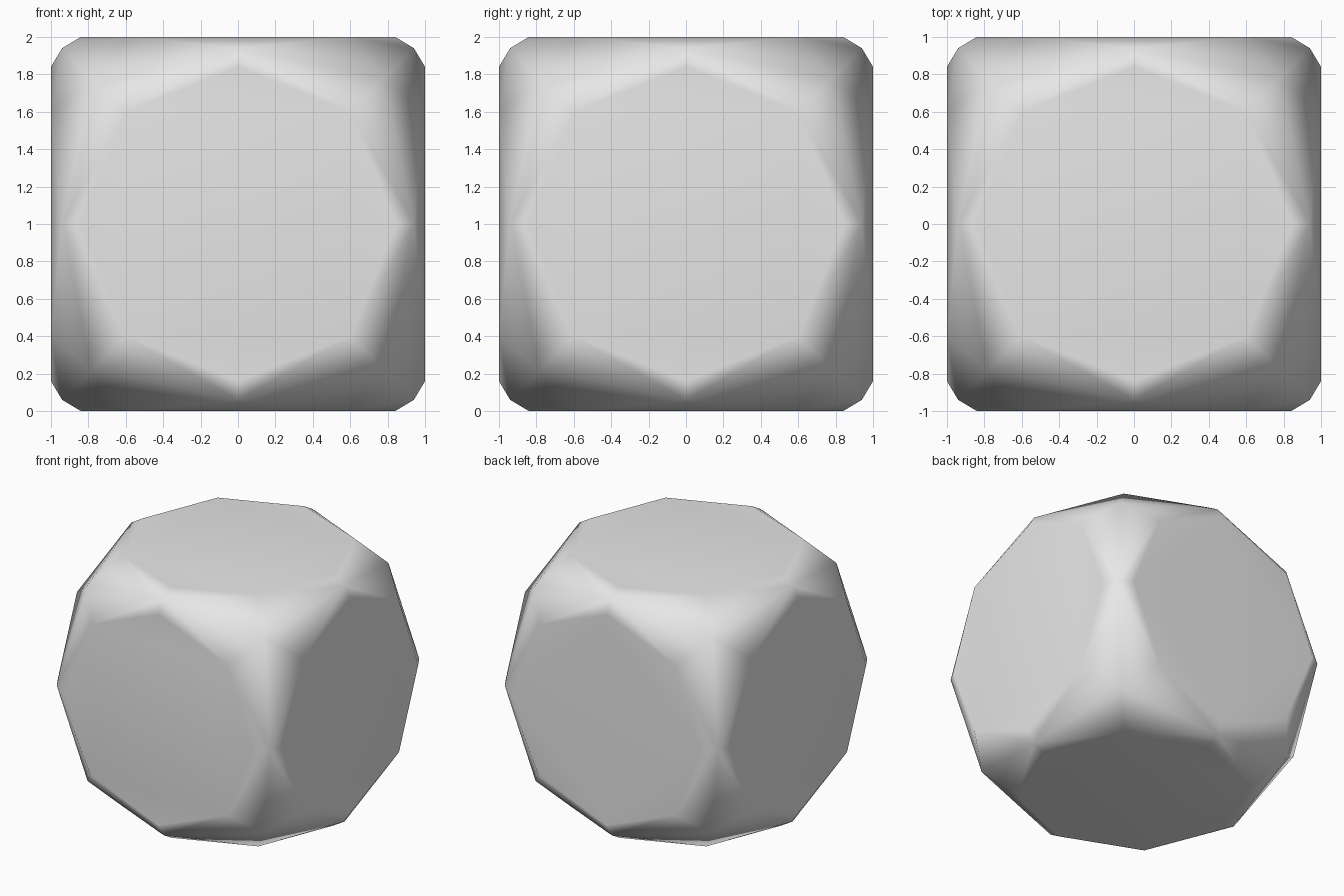
import bpy
import bmesh
from itertools import permutations, product

default_cube = bpy.data.objects.get("Cube")
if default_cube:
    bpy.data.objects.remove(default_cube, do_unlink=True)

# One point of each kind; symmetry gives the rest
FACE_SIDE = (1.0, 0.84, 0.0)
FACE_DIAGONAL = (1.0, 0.6, 0.6)
EDGE_MIDDLE = (0.94, 0.94, 0.0)
CORNER = (0.78, 0.78, 0.78)


def mirrored(point):
    """All axis swaps and sign flips of a point, lifted to stand on the ground."""
    return {
        (x * sx, y * sy, z * sz + 1.0)
        for x, y, z in permutations(point)
        for sx, sy, sz in product((-1, 1), repeat=3)
    }


# Cube rounded by a sphere: octagonal flats joined by faceted edges and corners
bm = bmesh.new()
points = set()
for kind in (FACE_SIDE, FACE_DIAGONAL, EDGE_MIDDLE, CORNER):
    points |= mirrored(kind)
for point in sorted(points):
    bm.verts.new(point)
bmesh.ops.convex_hull(bm, input=bm.verts)
bmesh.ops.dissolve_limit(bm, angle_limit=0.02, verts=bm.verts, edges=bm.edges)
bmesh.ops.recalc_face_normals(bm, faces=bm.faces)

mesh = bpy.data.meshes.new("rounded_cube")
bm.to_mesh(mesh)
bm.free()
body = bpy.data.objects.new("rounded_cube", mesh)
bpy.context.collection.objects.link(body)

# Soft shading that keeps the octagons flat
mesh.shade_smooth()
body.modifiers.new("weighted_normals", "WEIGHTED_NORMAL")

# Plain grey
grey = bpy.data.materials.new("grey")
grey.use_nodes = True
colour = (0.8, 0.8, 0.8, 1.0)
grey.diffuse_color = colour
grey.node_tree.nodes["Principled BSDF"].inputs["Base Color"].default_value = colour
mesh.materials.append(grey)
